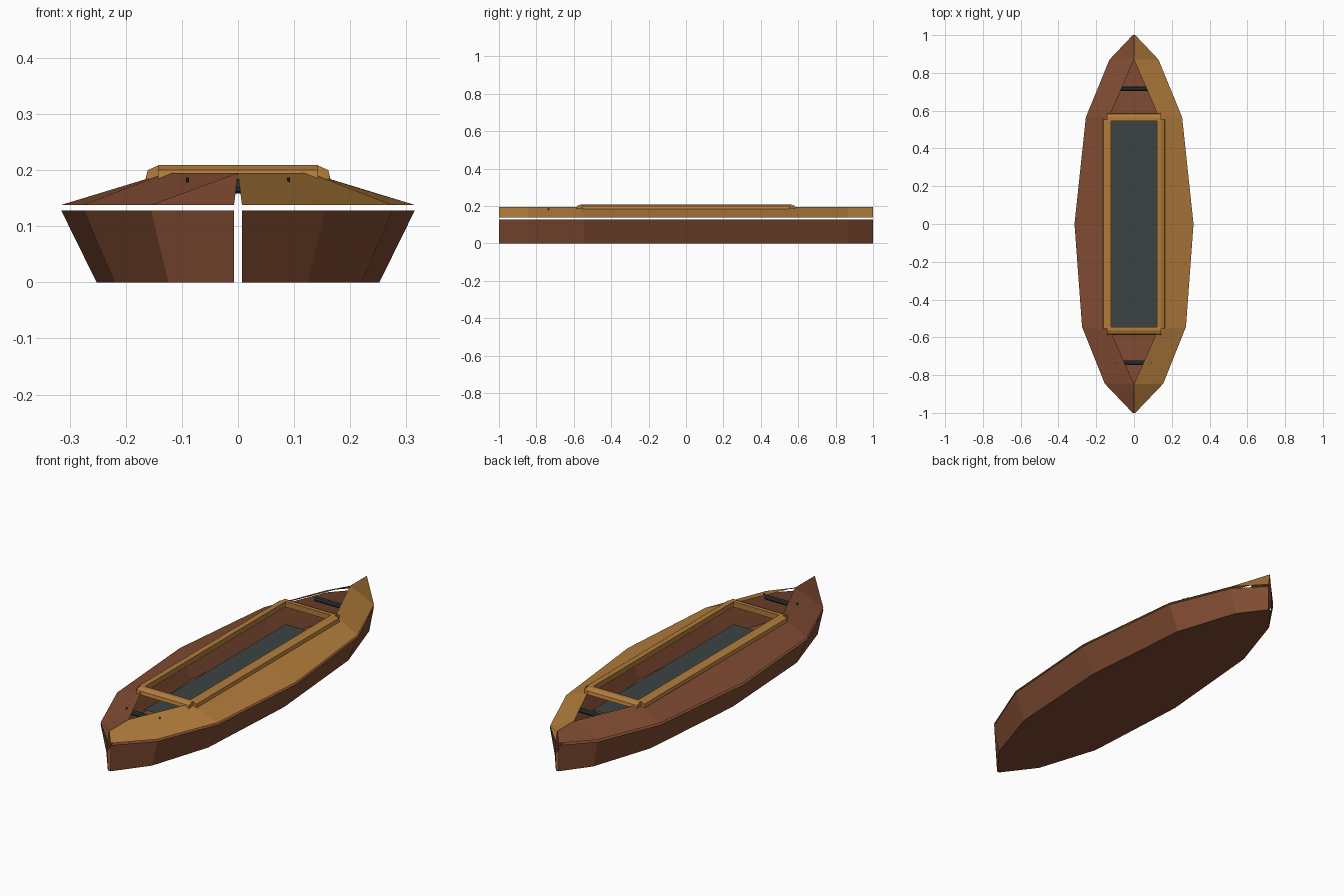
import bpy, math

if "Cube" in bpy.data.objects:
    bpy.data.objects.remove(bpy.data.objects["Cube"])

def material(name, rgb):
    m = bpy.data.materials.new(name)
    lin = [((c + 0.055) / 1.055) ** 2.4 if c > 0.04 else c / 12.92 for c in rgb]
    m.diffuse_color = (*lin, 1)
    m.use_nodes = True
    m.node_tree.nodes["Principled BSDF"].inputs["Base Color"].default_value = m.diffuse_color
    return m

BROWN = material("red_brown_wood", (0.50, 0.295, 0.195))
TAN = material("golden_wood", (0.70, 0.49, 0.235))
SLATE = material("slate_grey", (0.235, 0.26, 0.26))
DARK = material("dark_metal", (0.17, 0.20, 0.215))

def mesh_object(name, verts, faces, mat):
    me = bpy.data.meshes.new(name)
    me.from_pydata(verts, [], faces)
    me.materials.append(mat)
    ob = bpy.data.objects.new(name, me)
    bpy.context.collection.objects.link(ob)
    return ob

def strip(name, a, b, mat, side):
    """Flat-faced band between two matching rows of points."""
    n = len(a)
    faces = [(i, i + 1, n + i + 1, n + i) for i in range(n - 1)]
    if side < 0:
        faces = [f[::-1] for f in faces]
    return mesh_object(name, a + b, faces, mat)

# Half outline of the hull rim (x, y) from stern to bow, and the inner deck edge
TIP = 0.007
OUTER = [(TIP, -1), (0.155, -0.845), (0.275, -0.545), (0.315, 0),
         (0.255, 0.565), (0.13, 0.87), (TIP, 1)]
INNER = [(0, -1), (0, -0.848), (0.128, -0.56), (0.125, 0),
         (0.128, 0.575), (0, 0.87), (0, 1)]

def bottom_x(x):
    return x if x == TIP else x * 0.8

for side, label, deck_mat in ((1, "right", TAN), (-1, "left", BROWN)):
    low = [(side * bottom_x(x), y, 0) for x, y in OUTER]
    rim = [(side * x, y, 0.128) for x, y in OUTER]
    eave = [(side * x, y, 0.138) for x, y in OUTER]
    ridge = [(side * x, y, 0.195) for x, y in INNER]
    # hull side and sloping deck
    strip(f"hull_side_{label}", low, rim, BROWN, side)
    strip(f"deck_{label}", eave, ridge, deck_mat, side)

# hull bottom
loop = [(bottom_x(x), y, 0) for x, y in OUTER]
loop += [(-x, y, 0) for x, y, _ in reversed(loop)]
mesh_object("hull_bottom", loop, [tuple(reversed(range(len(loop))))], BROWN)

# cockpit floor mat
mesh_object("floor_mat", [(-0.125, -0.55, 0.095), (0.125, -0.55, 0.095),
                          (0.125, 0.55, 0.095), (-0.125, 0.55, 0.095)],
            [(0, 1, 2, 3)], SLATE)

# coaming rails around the cockpit: chamfered profile (outward, z)
PROFILE = [(0, 0.182), (0.042, 0.184), (0.038, 0.2), (0.018, 0.209), (0, 0.209)]

def rail(name, offset, half, angle):
    n = len(PROFILE)
    c, s = math.cos(angle), math.sin(angle)
    verts = []
    for t in (-half, half):
        for d, z in PROFILE:
            x = offset + d
            verts.append((x * c - t * s, x * s + t * c, z))
    faces = [(i, i + n, (i + 1) % n + n, (i + 1) % n)[::-1] for i in range(n)]
    faces += [tuple(range(n)), tuple(reversed(range(n, 2 * n)))]
    ob = mesh_object(name, verts, faces, TAN)
    return ob

rail("coaming_right", 0.123, 0.553, 0)
rail("coaming_left", 0.123, 0.553, math.pi)
rail("coaming_back", 0.545, 0.143, math.pi / 2)
rail("coaming_front", 0.545, 0.143, -math.pi / 2)

# cross bars under the bow and stern openings
for y, label in ((-0.735, "front"), (0.715, "back")):
    bpy.ops.mesh.primitive_cylinder_add(vertices=8, radius=0.012, depth=0.16,
                                        location=(0, y, 0.17),
                                        rotation=(0, math.pi / 2, 0))
    ob = bpy.context.object
    ob.name = f"cross_bar_{label}"
    ob.data.materials.append(DARK)

# small deck bolts at the front
for side, label in ((1, "right"), (-1, "left")):
    bpy.ops.mesh.primitive_cylinder_add(vertices=8, radius=0.003, depth=0.012,
                                        location=(side * 0.09, -0.735, 0.181))
    ob = bpy.context.object
    ob.name = f"deck_bolt_{label}"
    ob.data.materials.append(DARK)

# face normals consistently outward on the closed parts
import bmesh
for ob in bpy.data.objects:
    if ob.name.startswith("coaming"):
        bm = bmesh.new()
        bm.from_mesh(ob.data)
        bmesh.ops.recalc_face_normals(bm, faces=bm.faces)
        bm.to_mesh(ob.data)
        bm.free()
